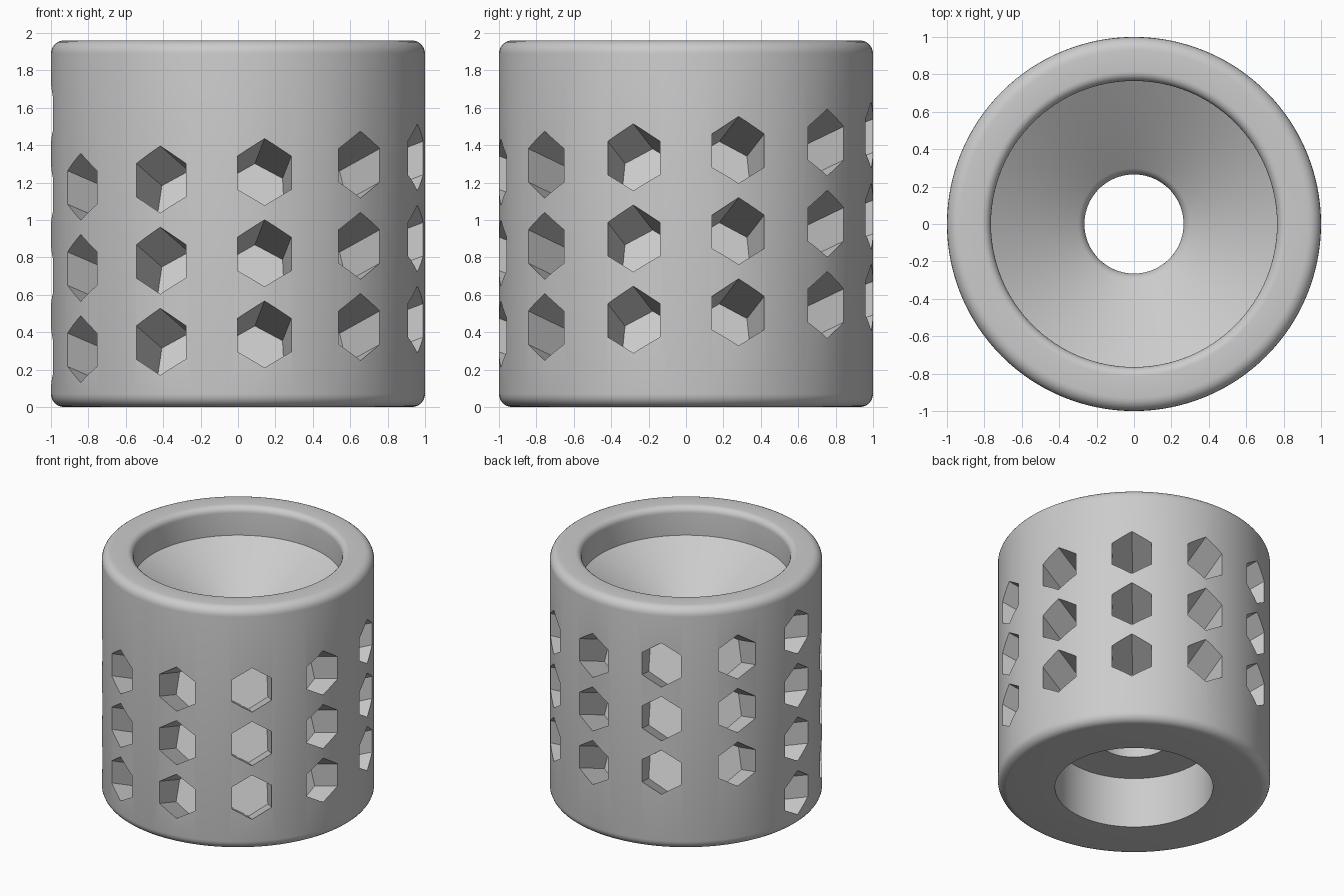
import bpy, bmesh
from math import sin, cos, pi, radians
from mathutils import Vector, Matrix

default = bpy.data.objects.get("Cube")
if default:
    bpy.data.objects.remove(default, do_unlink=True)

grey = bpy.data.materials.new("plain_grey")
grey.use_nodes = True
GREY = (0.6, 0.6, 0.6, 1)
grey.diffuse_color = GREY
grey.node_tree.nodes["Principled BSDF"].inputs["Base Color"].default_value = GREY


def make_object(name, bm):
    bmesh.ops.recalc_face_normals(bm, faces=bm.faces)
    mesh = bpy.data.meshes.new(name)
    bm.to_mesh(mesh)
    bm.free()
    mesh.materials.append(grey)
    obj = bpy.data.objects.new(name, mesh)
    bpy.context.collection.objects.link(obj)
    return obj


def rounded(corners, steps=6):
    """Closed profile of (r, z, fillet) corners, each fillet as a circular arc."""
    points = []
    for i, (r, z, fillet) in enumerate(corners):
        p = Vector((r, z))
        if not fillet:
            points.append(p)
            continue
        a = (Vector(corners[i - 1][:2]) - p).normalized()
        b = (Vector(corners[(i + 1) % len(corners)][:2]) - p).normalized()
        half = a.angle(b) / 2
        cut = fillet
        radius = cut * (sin(half) / cos(half))
        centre = p + (a + b).normalized() * (cut / cos(half))
        start, end = p + a * cut - centre, p + b * cut - centre
        sweep = pi - 2 * half
        for k in range(steps + 1):
            t = k / steps
            d = (start * sin((1 - t) * sweep) + end * sin(t * sweep)) / sin(sweep)
            points.append(centre + d.normalized() * radius)
    return points


# Turned body: outer wall, rim, funnel, throat and bottom recess
profile = rounded([
    (0.58, 0, 0), (1, 0, 0.07), (1, 1.96, 0.07), (0.765, 1.96, 0.05),
    (0.765, 1.73, 0), (0.265, 1.40, 0.04), (0.265, 0.41, 0), (0.58, 0.41, 0),
])
bm = bmesh.new()
verts = [bm.verts.new((p.x, 0, p.y)) for p in profile]
edges = [bm.edges.new((verts[i - 1], verts[i])) for i in range(len(verts))]
bmesh.ops.spin(bm, geom=verts + edges, cent=(0, 0, 0), axis=(0, 0, 1),
               angle=2 * pi, steps=128, use_merge=True)
bmesh.ops.remove_doubles(bm, verts=bm.verts, dist=0.0001)
body = make_object("ring_body", bm)

# Helix of hexagonal pits, each sloping down towards the middle
HOLES, PER_TURN, PITCH = 34, 11, 0.434
TILT, INNER, OUTER = radians(20), 0.31, 0.25
bm = bmesh.new()
for i in range(HOLES):
    turn = pi + 2 * pi * i / PER_TURN
    height = 0.27 + PITCH * i / PER_TURN
    # Prism axis along local x, with a corner of the hexagon pointing up
    place = (Matrix.Rotation(turn, 4, 'Z') @ Matrix.Translation((1, 0, height))
             @ Matrix.Rotation(-TILT, 4, 'Y'))
    inner = -INNER / cos(TILT)
    rings = []
    for x in (inner, OUTER):
        rings.append([bm.verts.new(place @ Vector((x, 0.168 * sin(k * pi / 3),
                                                   0.168 * cos(k * pi / 3))))
                      for k in range(6)])
    low, high = rings
    bm.faces.new(low)
    bm.faces.new(high[::-1])
    for k in range(6):
        bm.faces.new((low[k - 1], low[k], high[k], high[k - 1]))
cutter = make_object("pit_cutter", bm)
cutter.hide_render = True

pits = body.modifiers.new("pits", 'BOOLEAN')
pits.operation = 'DIFFERENCE'
pits.solver = 'EXACT'
pits.object = cutter

bpy.ops.object.select_all(action='DESELECT')
body.select_set(True)
bpy.context.view_layer.objects.active = body
bpy.ops.object.modifier_apply(modifier=pits.name)
bpy.data.objects.remove(cutter, do_unlink=True)
bpy.ops.object.shade_smooth_by_angle(angle=radians(25))
